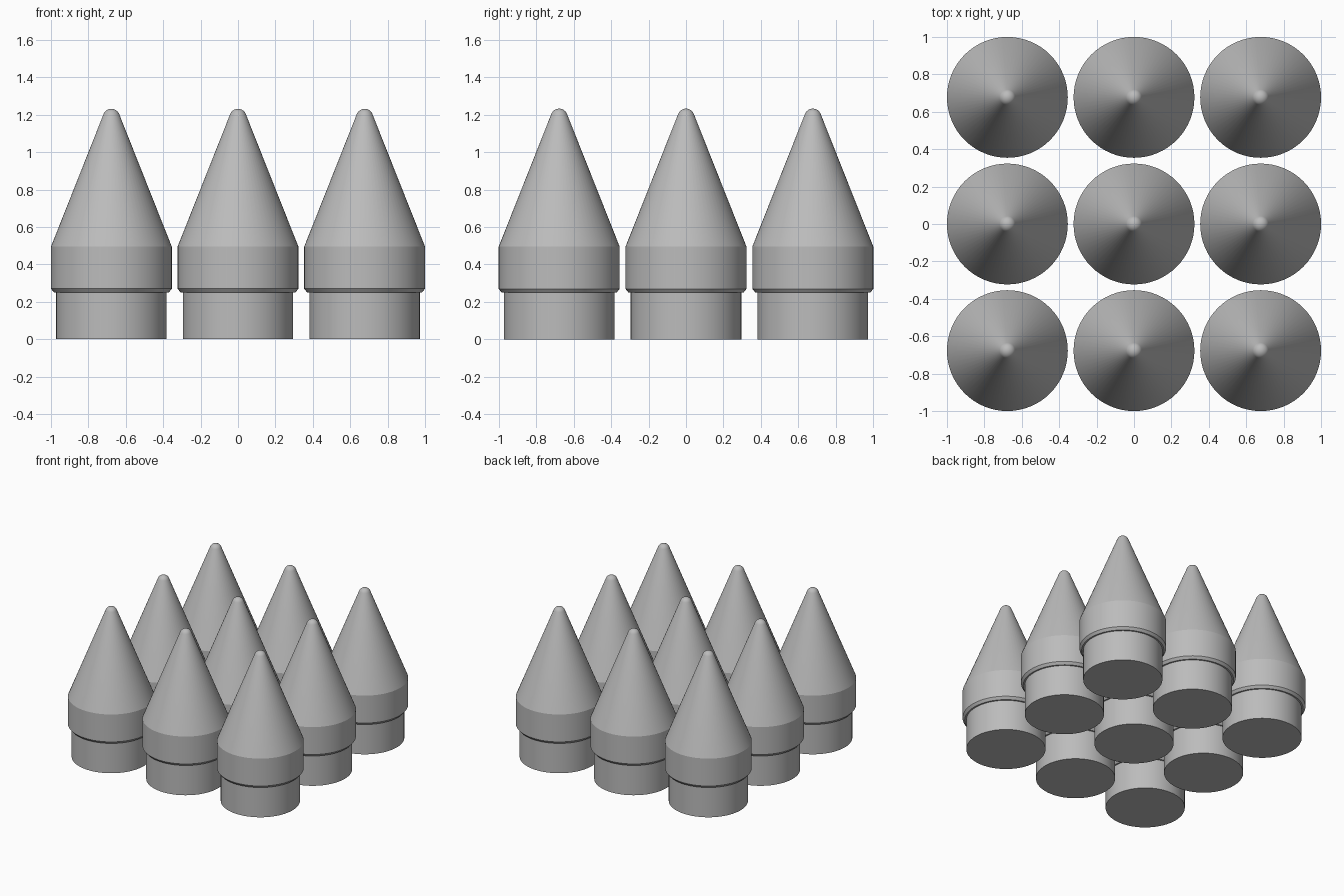
import bpy, bmesh, math

if "Cube" in bpy.data.objects:
    bpy.data.objects.remove(bpy.data.objects["Cube"])

SEG = 64
SPACING = 0.677

grey = bpy.data.materials.new("plain grey")
grey.diffuse_color = (0.5, 0.5, 0.5, 1)
grey.use_nodes = True
grey.node_tree.nodes["Principled BSDF"].inputs["Base Color"].default_value = grey.diffuse_color

# Half profile (radius, height): plug, ledge, chamfer, collar, cone
profile = [(0.295, 0.0), (0.295, 0.25), (0.307, 0.25), (0.323, 0.27), (0.323, 0.495)]

# Rounded tip, tangent to the cone
TIP_R, TIP_Z = 0.045, 1.187
START = math.radians(21.6)
for i in range(6):
    a = START + (math.pi / 2 - START) * i / 6
    profile.append((TIP_R * math.cos(a), TIP_Z + TIP_R * math.sin(a)))

# Revolve the profile into one closed solid
bm = bmesh.new()
rings = [[bm.verts.new((r * math.cos(2 * math.pi * k / SEG),
                        r * math.sin(2 * math.pi * k / SEG), z)) for k in range(SEG)]
         for r, z in profile]
for low, high in zip(rings, rings[1:]):
    for k in range(SEG):
        n = (k + 1) % SEG
        bm.faces.new((low[k], low[n], high[n], high[k]))
apex = bm.verts.new((0, 0, TIP_Z + TIP_R))
for k in range(SEG):
    bm.faces.new((rings[-1][k], rings[-1][(k + 1) % SEG], apex))
bm.faces.new(rings[0][::-1])
mesh = bpy.data.meshes.new("pointed_cap")
bm.to_mesh(mesh)
bm.free()
mesh.materials.append(grey)

# Three by three grid of caps sharing the mesh
caps = []
for row in range(3):
    for col in range(3):
        cap = bpy.data.objects.new(f"pointed_cap_{row + 1}_{col + 1}", mesh)
        cap.location = ((col - 1) * SPACING, (row - 1) * SPACING, 0)
        bpy.context.collection.objects.link(cap)
        caps.append(cap)

# Smooth sides with crisp rims
bpy.context.view_layer.objects.active = caps[0]
caps[0].select_set(True)
bpy.ops.object.shade_smooth_by_angle(angle=math.radians(20))
